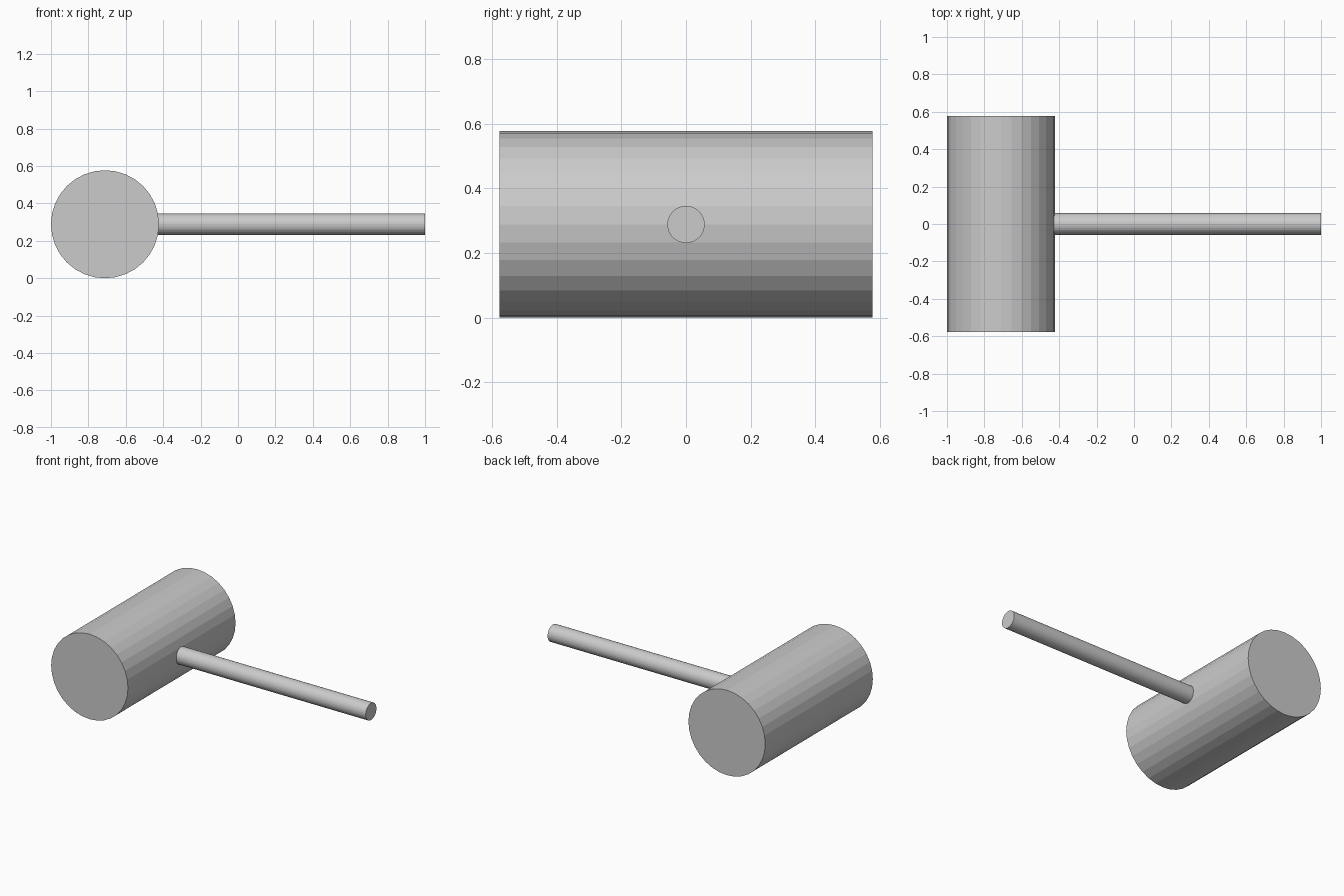
import bpy
from math import pi

if "Cube" in bpy.data.objects:
    bpy.data.objects.remove(bpy.data.objects["Cube"])

HEAD_R = 0.2887
HEAD_X = -1 + HEAD_R


def cylinder(name, radius, length, location, rotation):
    bpy.ops.mesh.primitive_cylinder_add(vertices=32, radius=radius, depth=length,
                                        location=location, rotation=rotation)
    obj = bpy.context.object
    obj.name = name
    return obj


# Mallet head, lying along y (a vertex row faces the handle)
cylinder("mallet_head", HEAD_R, 1.155, (HEAD_X, 0, HEAD_R), (pi / 2, 0, 0))

# Handle, running along x and seated just inside the head
start, end = HEAD_X + HEAD_R - 0.04, 1.0
cylinder("handle", 0.0577, end - start, ((start + end) / 2, 0, HEAD_R), (0, pi / 2, 0))
